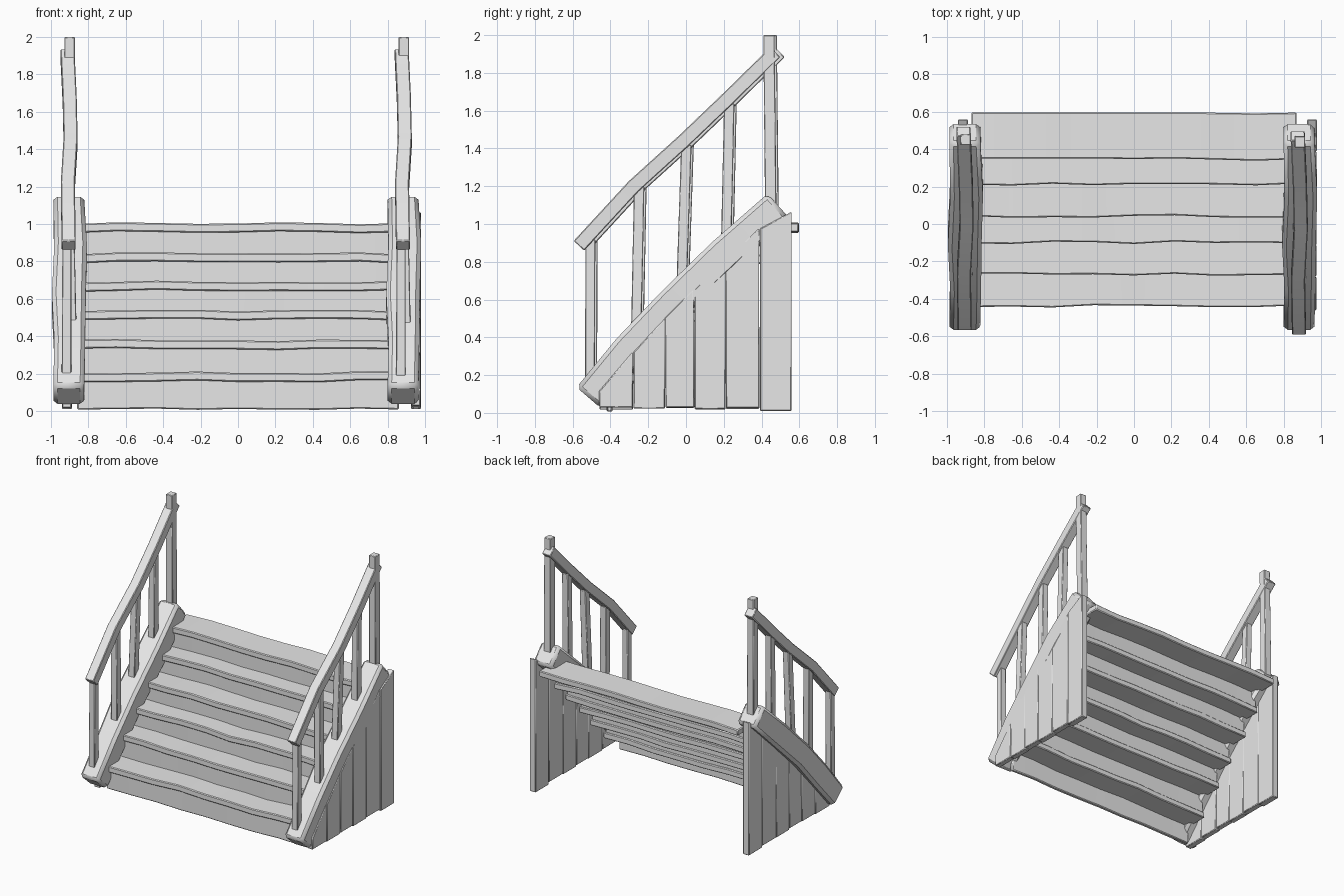
import bpy
import math
import random
from mathutils import Vector

random.seed(4)
cube = bpy.data.objects.get("Cube")
if cube:
    bpy.data.objects.remove(cube, do_unlink=True)

wood = bpy.data.materials.new("grey_wood")
wood.use_nodes = True
GREY = (0.8, 0.8, 0.8, 1)
wood.diffuse_color = GREY
wood.node_tree.nodes["Principled BSDF"].inputs["Base Color"].default_value = GREY


def loft(name, rings, bevel=0.0):
    """Closed solid through matching rings of corner points."""
    n = len(rings[0])
    verts = [tuple(p) for ring in rings for p in ring]
    faces = [tuple(range(n)), tuple(range(len(verts) - 1, len(verts) - n - 1, -1))]
    for r in range(len(rings) - 1):
        for i in range(n):
            j = (i + 1) % n
            faces.append((r * n + i, (r + 1) * n + i, (r + 1) * n + j, r * n + j))
    mesh = bpy.data.meshes.new(name)
    mesh.from_pydata(verts, [], faces)
    mesh.materials.append(wood)
    obj = bpy.data.objects.new(name, mesh)
    bpy.context.collection.objects.link(obj)
    bpy.ops.object.select_all(action="DESELECT")
    obj.select_set(True)
    bpy.context.view_layer.objects.active = obj
    bpy.ops.object.mode_set(mode="EDIT")
    bpy.ops.mesh.select_all(action="SELECT")
    bpy.ops.mesh.normals_make_consistent(inside=False)
    bpy.ops.object.mode_set(mode="OBJECT")
    if bevel:
        mod = obj.modifiers.new("worn_edges", "BEVEL")
        mod.width = bevel
        mod.segments = 1
        mod.angle_limit = math.radians(40)
    bpy.ops.object.shade_smooth_by_angle(angle=math.radians(30))
    return obj


def beam(name, path, sizes, side, bevel=0.0):
    """Rectangular timber along a path; sizes are (across, thick) per point."""
    points = [Vector(p) for p in path]
    side = Vector(side)
    rings = []
    for i, p in enumerate(points):
        along = points[min(i + 1, len(points) - 1)] - points[max(i - 1, 0)]
        up = along.cross(side).normalized()
        w, h = sizes[i] if isinstance(sizes, list) else sizes
        rings.append([p + side * (a * w / 2) + up * (b * h / 2)
                      for a, b in ((-1, -1), (1, -1), (1, 1), (-1, 1))])
    return loft(name, rings, bevel)


def wavy_board(name, half, y0, y1, z0, z1, wobble=0.007):
    """Board along x whose edges wander a little."""
    rings = []
    for i in range(9):
        x = half * (i / 4 - 1)
        dy, dz = random.uniform(-wobble, wobble), random.uniform(-wobble, wobble)
        rings.append([(x, y0 + dy, z0 + dz), (x, y1 + dy / 2, z0 + dz),
                      (x, y1 + dy / 2, z1 + dz), (x, y0 + dy, z1 + dz)])
    return loft(name, rings, 0.006)


# Treads and risers
noses = [-0.44, -0.27, -0.10, 0.04, 0.21, 0.345]
tops = [0.207, 0.38, 0.535, 0.69, 0.842, 1.005]
floor = 0.01
for i, (nose, top) in enumerate(zip(noses, tops)):
    back = noses[i + 1] + 0.06 if i < 5 else 0.595
    wavy_board(f"tread_{i + 1}", 0.87, nose, back, top - 0.047, top)
    wavy_board(f"riser_{i + 1}", 0.86, nose + 0.02, nose + 0.05, floor, top - 0.03, 0.004)
    floor = top - 0.03

# Centre line of the stringers, as (x, y, z)
spine = [(-0.905, -0.515, 0.08), (-0.9, -0.3, 0.33), (-0.905, -0.07, 0.575),
         (-0.895, 0.2, 0.835), (-0.905, 0.49, 1.095)]


def spine_height(y):
    for (_, ya, za), (_, yb, zb) in zip(spine, spine[1:]):
        if y <= yb:
            return za + (zb - za) * (y - ya) / (yb - ya)
    return spine[-1][2]


# Handrail outline and baluster rows: bottom (x, y, z), top (x, y, z), width
rail_path = [(-0.905, -0.555, 0.885), (-0.91, -0.265, 1.2), (-0.895, 0.0, 1.44),
             (-0.9, 0.23, 1.66), (-0.912, 0.485, 1.91)]
posts = [((-0.917, -0.503, 0.12), (-0.915, -0.5, 0.92), 0.052),
         ((-0.89, -0.258, 0.4), (-0.905, -0.242, 1.2), 0.055),
         ((-0.91, -0.018, 0.65), (-0.9, 0.008, 1.42), 0.055),
         ((-0.9, 0.218, 0.86), (-0.905, 0.235, 1.64), 0.055),
         ((-0.905, 0.455, 1.05), (-0.9, 0.445, 2.0), 0.06)]
seams = [-0.46, -0.28, -0.11, 0.045, 0.21, 0.39, 0.56]

for label, dx, dy, panel_x in (("right", 0, 0.012, -0.915), ("left", 1.787, -0.012, 0.952)):
    def moved(points, shift_y=0.0):
        return [(x + dx, y + shift_y, z) for x, y, z in points]

    # Stringer with worn, chamfered ends
    beam(f"{label}_stringer", moved(spine),
         [(0.165, 0.17), (0.165, 0.185), (0.18, 0.18), (0.175, 0.185), (0.165, 0.175)],
         (1, 0, 0), 0.022)

    # Handrail and balusters
    beam(f"{label}_handrail", moved(rail_path, dy), (0.075, 0.075), (1, 0, 0), 0.005)
    for i, (low, high, width) in enumerate(posts):
        beam(f"{label}_post_{i + 1}", moved([low, high], dy / 2),
             [(width, width), (width * 0.92, width)], (1, 0, 0), 0.004)

    # Upright planks closing the side under the stringer
    for i, (a, b) in enumerate(zip(seams, seams[1:])):
        last = i == len(seams) - 2
        foot = 0.01 if last else random.uniform(0.015, 0.03)
        half = 0.027 if last else random.uniform(0.022, 0.026)
        lean = 0 if last else random.uniform(-0.004, 0.004)
        outline = [(a + 0.001, foot), (b - 0.001, foot),
                   (b - 0.001 + lean, max(spine_height(b) - 0.03, foot + 0.05)),
                   (a + 0.001 + lean, max(spine_height(a) - 0.03, foot + 0.03))]
        loft(f"{label}_side_plank_{i + 1}",
             [[(panel_x + s * half, y, z) for y, z in outline] for s in (-1, 1)], 0.005)
